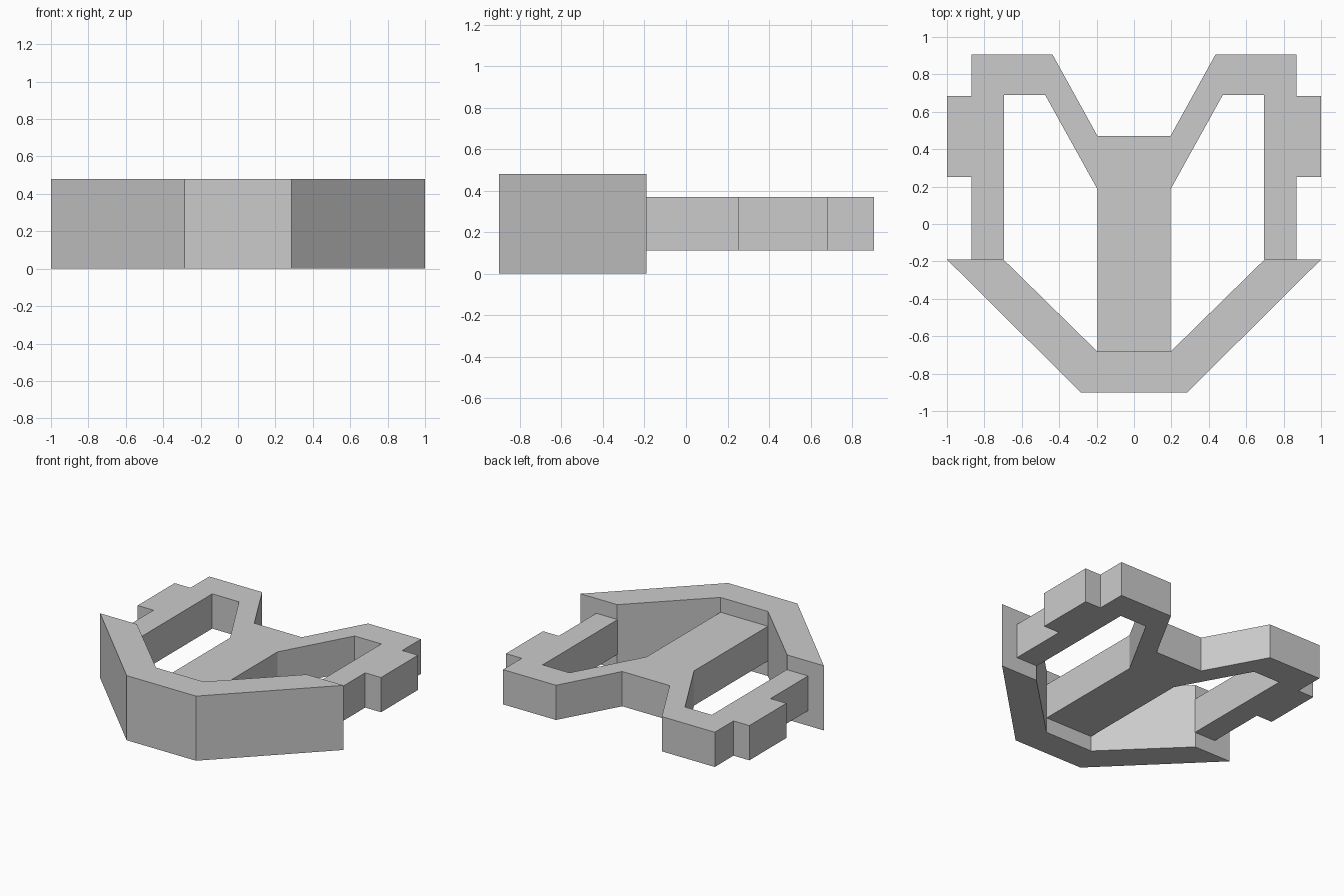
import bpy
import bmesh

cube = bpy.data.objects.get("Cube")
if cube:
    bpy.data.objects.remove(cube, do_unlink=True)

grey = bpy.data.materials.new("plain grey")
grey.use_nodes = True
grey.diffuse_color = (0.6, 0.6, 0.6, 1)
grey.node_tree.nodes["Principled BSDF"].inputs["Base Color"].default_value = (0.6, 0.6, 0.6, 1)


def symmetric_plate(name, half, bottom, top):
    """Mirror a half outline across x = 0 and extrude it upward."""
    outline = half + [(-x, y) for x, y in reversed(half)]
    bm = bmesh.new()
    face = bm.faces.new([bm.verts.new((x, y, bottom)) for x, y in outline])
    result = bmesh.ops.extrude_face_region(bm, geom=[face])
    raised = [v for v in result["geom"] if isinstance(v, bmesh.types.BMVert)]
    bmesh.ops.translate(bm, verts=raised, vec=(0, 0, top - bottom))
    bmesh.ops.recalc_face_normals(bm, faces=bm.faces)
    mesh = bpy.data.meshes.new(name)
    bm.to_mesh(mesh)
    bm.free()
    mesh.materials.append(grey)
    obj = bpy.data.objects.new(name, mesh)
    bpy.context.collection.objects.link(obj)
    return obj


# Tall angled bumper across the front
symmetric_plate("front_bumper", [
    (0.285, -0.9), (1, -0.19), (0.698, -0.19), (0.195, -0.683),
], 0, 0.48)

# Thinner frame: central spine with a hooked arm and outer lug on each side
symmetric_plate("spine_and_arms", [
    (0.195, -0.683), (0.195, 0.185), (0.475, 0.69), (0.695, 0.69),
    (0.695, -0.19), (0.87, -0.19), (0.87, 0.25), (1, 0.25),
    (1, 0.685), (0.87, 0.685), (0.87, 0.905), (0.435, 0.905), (0.195, 0.47),
], 0.112, 0.37)
